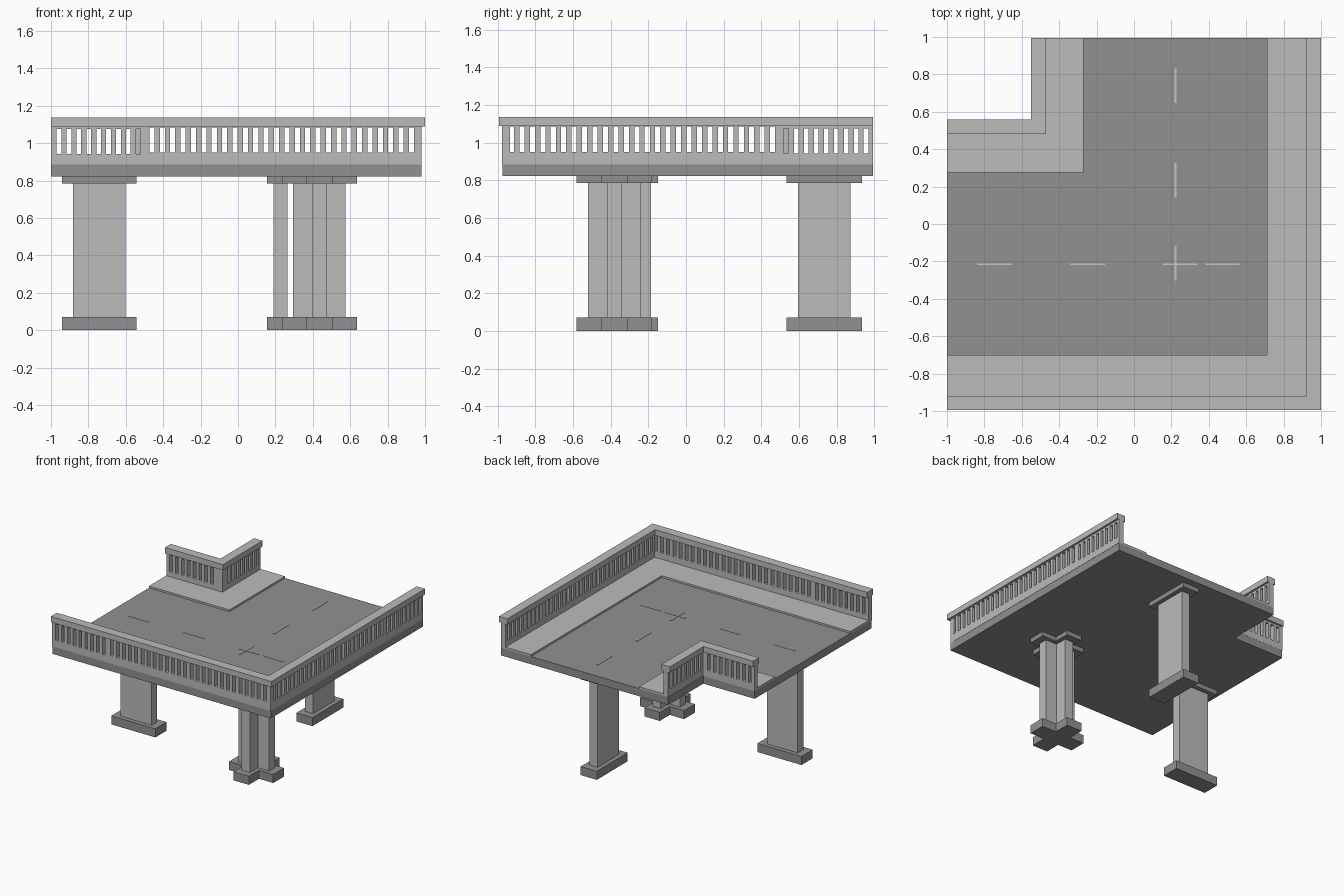
import bpy
import bmesh

old = bpy.data.objects.get("Cube")
if old:
    bpy.data.objects.remove(old, do_unlink=True)


def material(name, value):
    mat = bpy.data.materials.new(name)
    mat.use_nodes = True
    colour = (value, value, value, 1)
    mat.diffuse_color = colour
    mat.node_tree.nodes["Principled BSDF"].inputs["Base Color"].default_value = colour
    return mat


LIGHT = material("light concrete", 0.5)
DARK = material("dark asphalt", 0.285)
PAINT = material("lane paint", 0.58)


def finish(name, bm, mat):
    bmesh.ops.recalc_face_normals(bm, faces=bm.faces)
    mesh = bpy.data.meshes.new(name)
    bm.to_mesh(mesh)
    bm.free()
    mesh.materials.append(mat)
    obj = bpy.data.objects.new(name, mesh)
    bpy.context.collection.objects.link(obj)
    return obj


def prism(name, outline, z0, z1, mat):
    """Extrude a flat outline from z0 up to z1."""
    bm = bmesh.new()
    face = bm.faces.new([bm.verts.new((x, y, z0)) for x, y in outline])
    ext = bmesh.ops.extrude_face_region(bm, geom=[face])
    top = [v for v in ext["geom"] if isinstance(v, bmesh.types.BMVert)]
    bmesh.ops.translate(bm, verts=top, vec=(0, 0, z1 - z0))
    return finish(name, bm, mat)


def add_box(bm, x0, x1, y0, y1, z0, z1):
    verts = bmesh.ops.create_cube(bm, size=1)["verts"]
    for v in verts:
        v.co = (x1 if v.co.x > 0 else x0,
                y1 if v.co.y > 0 else y0,
                z1 if v.co.z > 0 else z0)


def box(name, x0, x1, y0, y1, z0, z1, mat):
    bm = bmesh.new()
    add_box(bm, x0, x1, y0, y1, z0, z1)
    return finish(name, bm, mat)


def rect(cx, cy, hx, hy):
    return [(cx - hx, cy - hy), (cx + hx, cy - hy), (cx + hx, cy + hy), (cx - hx, cy + hy)]


def cross(cx, cy, long, arm):
    """Plus-shaped outline: one corner notch turned four times."""
    pts = []
    x, y = (long, arm), (arm, long)
    for turn in range(4):
        for px, py in ((long, -arm), (long, arm), (arm, arm)):
            for _ in range(turn):
                px, py = -py, px
            pts.append((cx + px, cy + py))
    return pts


# Deck, an L shape with one corner missing
ROAD, WALK, CAP0, CAP1 = 0.885, 0.9, 1.09, 1.137
EDGE = 0.995
prism("deck", [(-1, -0.975), (0.98, -0.975), (0.98, EDGE), (-0.535, EDGE),
               (-0.535, 0.54), (-1, 0.54)], 0.822, ROAD, DARK)

# Raised pavements on the outer and inner corners
prism("outer_pavement", [(-1, -0.95), (0.95, -0.95), (0.95, EDGE), (0.71, EDGE),
                         (0.71, -0.7), (-1, -0.7)], ROAD, WALK, LIGHT)
prism("inner_pavement", [(-1, 0.275), (-0.27, 0.275), (-0.27, EDGE), (-0.51, EDGE),
                         (-0.51, 0.515), (-1, 0.515)], ROAD, WALK, LIGHT)

# Lane dashes
for i, x in enumerate((-0.747, -0.247, 0.247, 0.473)):
    box(f"cross_dash_{i}", x - 0.092, x + 0.092, -0.22, -0.21, ROAD, ROAD + 0.003, PAINT)
for i, y in enumerate((0.74, 0.235, -0.21)):
    box(f"long_dash_{i}", 0.217, 0.227, y - 0.092, y + 0.092, ROAD, ROAD + 0.004, PAINT)


# Parapets: solid bands with posts between evenly spaced openings
def parapet(name, turned, d, t0, t1, cap_t1, sections):
    def place(bm, a, b, half, z0, z1):
        if turned:
            add_box(bm, -d - half, -d + half, -b, -a, z0, z1)
        else:
            add_box(bm, a, b, d - half, d + half, z0, z1)

    bm = bmesh.new()
    start = t0
    for end, first, pitch, count, width, low, high in sections:
        place(bm, start, end, 0.021, ROAD, low)
        place(bm, start, end, 0.021, high, CAP0)
        left = start
        for i in range(count):
            mid = first + i * pitch
            place(bm, left, mid - width / 2, 0.021, low, high)
            left = mid + width / 2
        place(bm, left, end, 0.021, low, high)
        start = end
    finish(name + "_wall", bm, LIGHT)

    bm = bmesh.new()
    place(bm, t0, cap_t1, 0.038, CAP0, CAP1)
    finish(name + "_cap", bm, LIGHT)


def short_part(end, count):
    return (end, -0.957, 0.053, count, 0.025, 0.942, 1.075)


def long_part(end):
    return (end, -0.46, 0.0555, 26, 0.027, 0.951, 1.085)


parapet("front_parapet", False, -0.957, -1, 0.98, 1.0, [short_part(-0.5, 9), long_part(0.98)])
parapet("side_parapet", True, -0.961, -EDGE, 0.936, 0.919, [short_part(-0.5, 9), long_part(0.936)])
parapet("inner_parapet_x", False, 0.52, -1, -0.491, -0.474, [short_part(-0.491, 8)])
parapet("inner_parapet_y", True, 0.512, -EDGE, -0.541, -0.558, [short_part(-0.541, 8)])


# Piers, each a shaft with a wider footing and head
def pier(name, shaft, plate):
    prism(name + "_footing", plate, 0, 0.07, DARK)
    prism(name + "_shaft", shaft, 0.07, 0.785, LIGHT)
    prism(name + "_head", plate, 0.785, 0.822, DARK)


pier("left_pier", rect(-0.742, -0.223, 0.14, 0.037), rect(-0.742, -0.223, 0.2, 0.073))
pier("back_pier", rect(0.227, 0.735, 0.037, 0.14), rect(0.227, 0.735, 0.073, 0.2))
pier("corner_pier", cross(0.435, -0.381, 0.14, 0.037), cross(0.435, -0.381, 0.2, 0.07))
